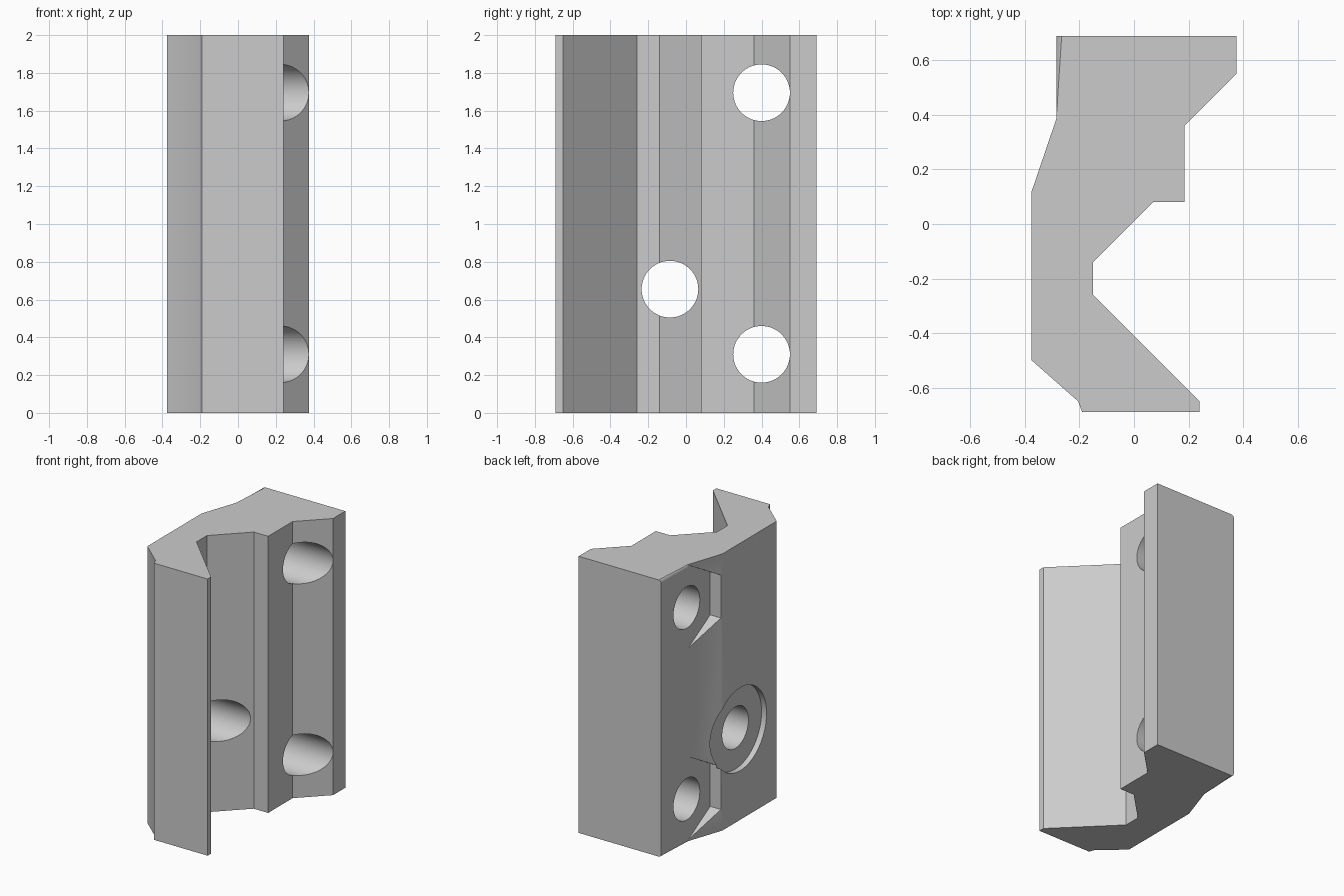
import bpy, bmesh, math
from mathutils import Matrix

if "Cube" in bpy.data.objects:
    bpy.data.objects.remove(bpy.data.objects["Cube"], do_unlink=True)

grey = bpy.data.materials.new("light grey")
grey.use_nodes = True
color = (0.6, 0.6, 0.6, 1)
grey.diffuse_color = color
grey.node_tree.nodes["Principled BSDF"].inputs["Base Color"].default_value = color


def new_object(name, bm):
    bmesh.ops.recalc_face_normals(bm, faces=bm.faces)
    mesh = bpy.data.meshes.new(name)
    bm.to_mesh(mesh)
    bm.free()
    mesh.materials.append(grey)
    obj = bpy.data.objects.new(name, mesh)
    bpy.context.collection.objects.link(obj)
    return obj


def cutter(name, x0, x1, y, z, radius, sides, turn=0):
    """Prism lying along x between x0 and x1."""
    bm = bmesh.new()
    place = (Matrix.Translation(((x0 + x1) / 2, y, z))
             @ Matrix.Rotation(turn, 4, 'X') @ Matrix.Rotation(math.pi / 2, 4, 'Y'))
    bmesh.ops.create_cone(bm, cap_ends=True, segments=sides, radius1=radius,
                          radius2=radius, depth=x1 - x0, matrix=place)
    return new_object(name, bm)


# Clamp body: extruded cross-section
FLAT = -0.285
HEIGHT = 2
profile = [(FLAT, 0.69), (0.375, 0.69), (0.375, 0.55), (0.185, 0.36),
           (0.185, 0.08), (0.07, 0.08), (-0.15, -0.14), (-0.15, -0.26),
           (0.24, -0.65), (0.24, -0.69), (-0.19, -0.69), (-0.205, -0.65),
           (-0.375, -0.5), (-0.375, 0.12), (FLAT, 0.385)]
bm = bmesh.new()
base = bm.faces.new([bm.verts.new((x, y, 0)) for x, y in profile])
top = bmesh.ops.extrude_face_region(bm, geom=[base])
bmesh.ops.translate(bm, vec=(0, 0, HEIGHT),
                    verts=[g for g in top["geom"] if isinstance(g, bmesh.types.BMVert)])
# Small rounding along both ends of the flat outer pad
rim = [e for e in bm.edges
       if all(abs(v.co.x - FLAT) < 0.001 for v in e.verts)
       and abs(e.verts[0].co.z - e.verts[1].co.z) < 0.001]
bmesh.ops.bevel(bm, geom=rim, offset=0.02, segments=4, profile=0.5, affect='EDGES')
body = new_object("clamp_body", bm)

# Bolt holes, hexagonal nut pockets and the counterbored middle hole
cutters = []
for label, z in (("lower", 0.31), ("upper", 1.695)):
    cutters.append(cutter(label + "_hole_cutter", -1, 1, 0.4, z, 0.15, 64))
    cutters.append(cutter(label + "_nut_cutter", -0.6, FLAT - 0.0005, 0.4, z,
                          0.31, 6, math.pi / 2))
cutters.append(cutter("middle_hole_cutter", -1, 1, -0.085, 0.655, 0.15, 64))
cutters.append(cutter("counterbore_cutter", -0.6, -0.335, -0.085, 0.655, 0.3, 64))

for tool in cutters:
    cut = body.modifiers.new(tool.name, 'BOOLEAN')
    cut.operation = 'DIFFERENCE'
    cut.solver = 'EXACT'
    cut.object = tool
    tool.hide_render = True

# Apply the cuts and remove the helpers
bpy.context.view_layer.update()
cut_mesh = bpy.data.meshes.new_from_object(
    body.evaluated_get(bpy.context.evaluated_depsgraph_get()))
body.modifiers.clear()
body.data = cut_mesh
for tool in cutters:
    bpy.data.objects.remove(tool, do_unlink=True)

bpy.ops.object.select_all(action='DESELECT')
body.select_set(True)
bpy.context.view_layer.objects.active = body
bpy.ops.object.shade_smooth_by_angle(angle=math.radians(30))
